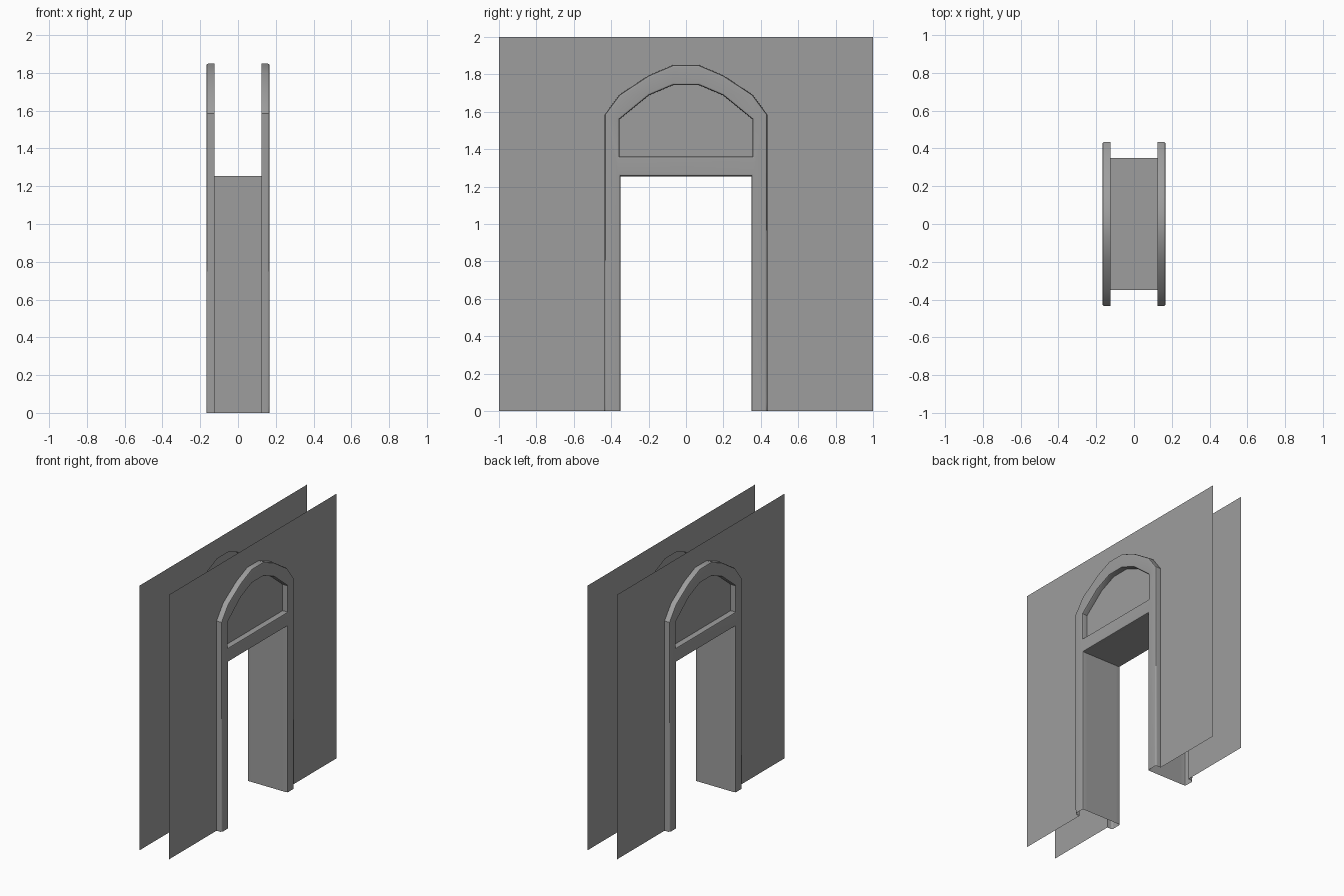
import bpy, bmesh
from mathutils import Vector

if "Cube" in bpy.data.objects:
    bpy.data.objects.remove(bpy.data.objects["Cube"], do_unlink=True)

WALL_X, TRIM_X = 0.125, 0.168   # wall sheet and trim front, from the centre
DOOR_Y, DOOR_Z = 0.35, 1.255    # half width and height of the doorway
GREY = (0.34, 0.34, 0.34, 1)

grey = bpy.data.materials.new("mid_grey")
grey.use_nodes = True
grey.diffuse_color = GREY
grey.node_tree.nodes["Principled BSDF"].inputs["Base Color"].default_value = GREY


def symmetric(half):
    """Closed outline from its +y half, listed from bottom to top."""
    return half + [(-y, z) for y, z in reversed(half)]


def add_loop(bm, points, x):
    verts = [bm.verts.new((x, y, z)) for y, z in points]
    return [bm.edges.new((a, b)) for a, b in zip(verts, verts[1:] + verts[:1])]


def finish(bm, name, mirror=True):
    mesh = bpy.data.meshes.new(name)
    bm.to_mesh(mesh)
    bm.free()
    mesh.materials.append(grey)
    obj = bpy.data.objects.new(name, mesh)
    bpy.context.collection.objects.link(obj)
    if mirror:
        obj.modifiers.new("both_sides", 'MIRROR')
    return obj


def flat_sheet(name, points):
    bm = bmesh.new()
    bm.faces.new([bm.verts.new((WALL_X, y, z)) for y, z in points])
    return finish(bm, name)


arch_outer = [(0.435, 0), (0.435, 1.585), (0.355, 1.692), (0.198, 1.795), (0.068, 1.85)]
arch_inner = [(0.355, 1.362), (0.355, 1.56), (0.198, 1.688), (0.068, 1.743)]
doorway = [(DOOR_Y, 0), (DOOR_Y, DOOR_Z)]

# Wall sheets around the arch, and the recessed panels above the door
flat_sheet("wall", [(1, 0), (1, 2), (-1, 2), (-1, 0)] + symmetric(arch_outer)[::-1])
flat_sheet("arch_panel", symmetric(arch_inner))

# Raised door trim: hollow, open at the back and at the floor
bm = bmesh.new()
outline = symmetric(arch_outer) + symmetric(doorway)[::-1]
edges = add_loop(bm, outline, WALL_X) + add_loop(bm, symmetric(arch_inner), WALL_X)
bmesh.ops.triangle_fill(bm, edges=edges, use_beauty=True, normal=Vector((1, 0, 0)))
ext = bmesh.ops.extrude_face_region(bm, geom=bm.faces[:])
front = [v for v in ext["geom"] if isinstance(v, bmesh.types.BMVert)]
bmesh.ops.translate(bm, verts=front, vec=(TRIM_X - WALL_X, 0, 0))
unseen = [f for f in bm.faces if all(v.co.x < WALL_X + 0.001 for v in f.verts)
          or all(v.co.z < 0.001 for v in f.verts)]
bmesh.ops.delete(bm, geom=unseen, context='FACES')
bmesh.ops.recalc_face_normals(bm, faces=bm.faces[:])
rim = [e for e in bm.edges if len(e.link_faces) == 2 and e.calc_face_angle() > 1.3
       and all(v.co.x > TRIM_X - 0.001 for v in e.verts)]
bmesh.ops.bevel(bm, geom=rim, offset=0.012, segments=2, profile=0.5, affect='EDGES')
trim = finish(bm, "door_trim")

# Jambs and soffit lining the passage between the two walls
bm = bmesh.new()
rows = [[bm.verts.new((x, y, z)) for y, z in symmetric(doorway)] for x in (-WALL_X, WALL_X)]
for i in range(3):
    bm.faces.new((rows[0][i], rows[0][i + 1], rows[1][i + 1], rows[1][i]))
finish(bm, "passage_lining", mirror=False)

# Rounded trim edges shade smoothly while its broad faces stay flat
bpy.ops.object.select_all(action='DESELECT')
trim.select_set(True)
bpy.context.view_layer.objects.active = trim
bpy.ops.object.shade_smooth_by_angle(angle=0.5)
normals = trim.modifiers.new("flat_broad_faces", 'WEIGHTED_NORMAL')
normals.keep_sharp = True
